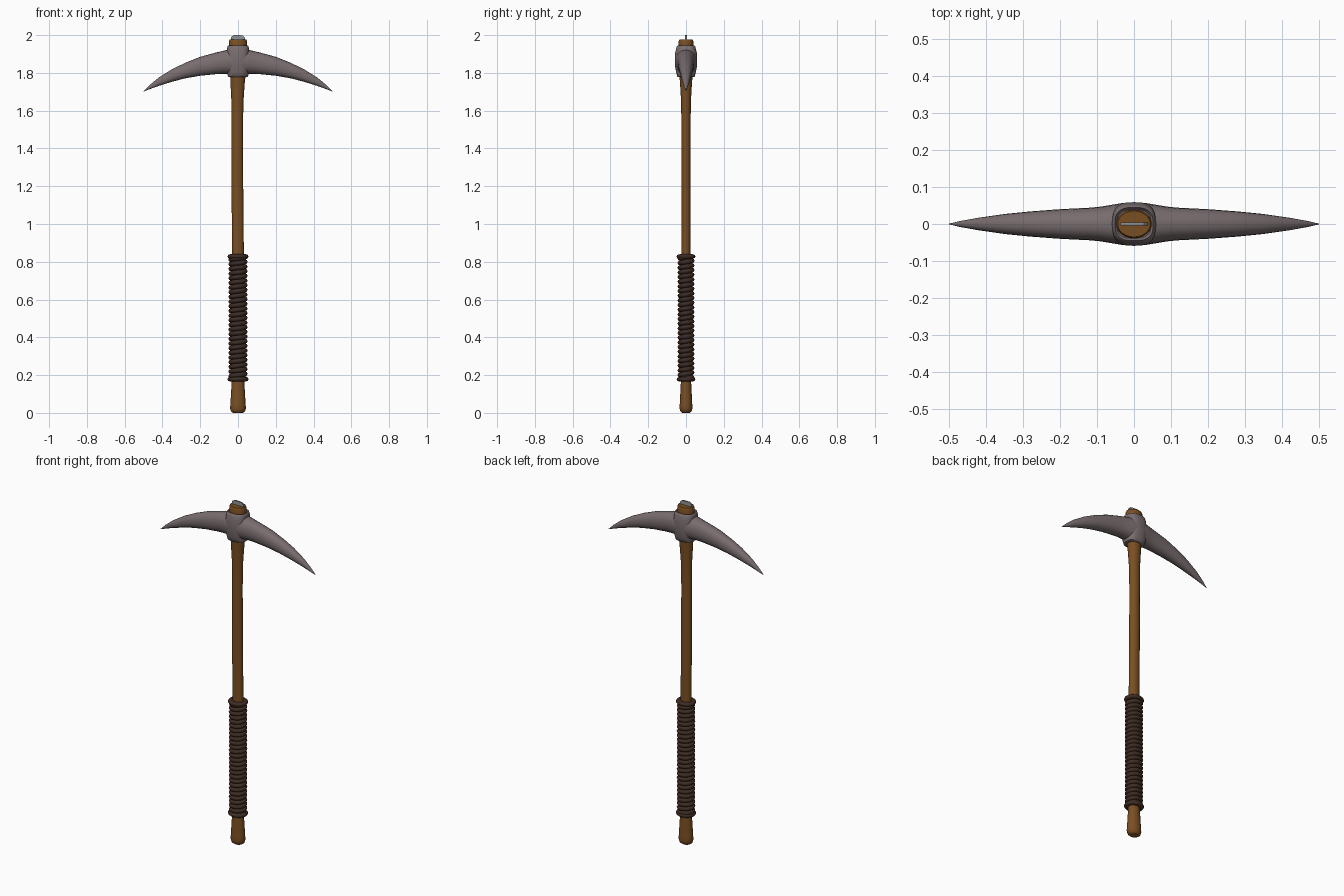
import bpy, bmesh, math
from mathutils import Vector

if "Cube" in bpy.data.objects:
    bpy.data.objects.remove(bpy.data.objects["Cube"])


def material(name, rgb):
    m = bpy.data.materials.new(name)
    m.diffuse_color = (*rgb, 1)
    m.use_nodes = True
    m.node_tree.nodes["Principled BSDF"].inputs["Base Color"].default_value = m.diffuse_color
    return m


WOOD = material("brown wood", (0.195, 0.078, 0.016))
LEATHER = material("dark leather", (0.048, 0.025, 0.017))
STEEL = material("dull steel", (0.19, 0.152, 0.155))
WEDGE = material("pale steel", (0.28, 0.29, 0.31))


def oval(a, b, n=24, power=2.0):
    """Superellipse outline; a higher power is boxier."""
    pts = []
    for i in range(n):
        t = 2 * math.pi * i / n
        c, s = math.cos(t), math.sin(t)
        pts.append((a * math.copysign(abs(c) ** (2 / power), c),
                    b * math.copysign(abs(s) ** (2 / power), s)))
    return pts


def loft(name, rings, mat, closed=False, angle=40):
    """Skin a list of equal-length point rings."""
    bm = bmesh.new()
    rows = [[bm.verts.new(p) for p in ring] for ring in rings]
    pairs = list(zip(rows, rows[1:]))
    if closed:
        pairs.append((rows[-1], rows[0]))
    for r, q in pairs:
        n = len(r)
        for i in range(n):
            bm.faces.new((r[i], r[(i + 1) % n], q[(i + 1) % n], q[i]))
    if not closed:
        bm.faces.new(rows[0])
        bm.faces.new(rows[-1])
    bmesh.ops.recalc_face_normals(bm, faces=bm.faces[:])
    me = bpy.data.meshes.new(name)
    bm.to_mesh(me)
    bm.free()
    ob = bpy.data.objects.new(name, me)
    bpy.context.collection.objects.link(ob)
    me.materials.append(mat)
    bpy.ops.object.select_all(action='DESELECT')
    ob.select_set(True)
    bpy.context.view_layer.objects.active = ob
    bpy.ops.object.shade_smooth_by_angle(angle=math.radians(angle))
    return ob


def stack(sections, power=2.0, n=24):
    """Horizontal rings from (z, centre x, half width, half depth)."""
    return [[(cx + x, y, z) for x, y in oval(a, b, n, power)]
            for z, cx, a, b in sections]


# Wooden handle: flared pommel, slim slightly bowed shaft, swollen eye
loft("handle", stack([
    (0.0, 0, 0.026, 0.021), (0.008, 0, 0.037, 0.030), (0.025, 0, 0.042, 0.034),
    (0.05, 0, 0.040, 0.033), (0.17, 0, 0.033, 0.027), (0.50, 0, 0.032, 0.025),
    (0.85, 0, 0.031, 0.024), (1.15, -0.003, 0.031, 0.024),
    (1.50, -0.004, 0.030, 0.024), (1.65, -0.003, 0.032, 0.026),
    (1.75, -0.002, 0.038, 0.032), (1.80, 0, 0.042, 0.036),
    (1.93, 0, 0.046, 0.038), (1.968, 0, 0.048, 0.039),
    (1.976, 0, 0.044, 0.035)]), WOOD)

# Wound leather grip: one helical cord
turns, steps, z0, z1 = 26, 24, 0.182, 0.824
cord = []
for k in range(turns * steps + 1):
    t = 2 * math.pi * k / steps
    z = z0 + (z1 - z0) * k / (turns * steps)
    cord.append([((0.036 + u) * math.cos(t), (0.030 + u) * math.sin(t), z + v)
                 for u, v in oval(0.015, 0.0128, 8)])
loft("grip_cord", cord, LEATHER, angle=60)

# Thicker bands finishing both ends of the grip
for label, zc in (("lower", 0.178), ("upper", 0.828)):
    band = []
    for k in range(24):
        t = 2 * math.pi * k / 24
        band.append([((0.041 + u) * math.cos(t), (0.035 + u) * math.sin(t), zc + v)
                     for u, v in oval(0.015, 0.012, 8)])
    loft(label + "_grip_band", band, LEATHER, closed=True, angle=60)

# Curved double-pointed head: (x, bottom, top, half depth), mirrored in x
half = [(0.0, 1.792, 1.928, 0.058), (0.03, 1.793, 1.926, 0.057),
        (0.06, 1.795, 1.921, 0.052), (0.09, 1.795, 1.914, 0.047),
        (0.12, 1.793, 1.907, 0.044), (0.20, 1.785, 1.885, 0.040),
        (0.28, 1.771, 1.853, 0.034), (0.35, 1.753, 1.819, 0.027),
        (0.42, 1.731, 1.775, 0.017), (0.47, 1.713, 1.734, 0.008),
        (0.50, 1.701, 1.704, 0.001)]
sections = [(-x, lo, hi, d) for x, lo, hi, d in half[:0:-1]] + half
loft("pick_head", [[(x, y, (lo + hi) / 2 + h)
                    for y, h in oval(d, (hi - lo) / 2, 20, 2.2)]
                   for x, lo, hi, d in sections], STEEL)

# Socket around the handle, with a recessed rim at the top
loft("socket", stack([
    (1.777, 0, 0.043, 0.041), (1.780, 0, 0.053, 0.046), (1.80, 0, 0.057, 0.051),
    (1.84, 0, 0.059, 0.059), (1.90, 0, 0.060, 0.059), (1.925, 0, 0.059, 0.053),
    (1.940, 0, 0.056, 0.049), (1.944, 0, 0.052, 0.045),
    (1.935, 0, 0.046, 0.039)], 2.8, 28), STEEL, angle=50)

# Thin metal wedge driven into the handle top, with clipped corners
outline = [(-0.037, 1.95), (0.037, 1.95), (0.037, 1.987), (0.027, 1.997),
           (0.010, 2.0), (-0.022, 2.0), (-0.037, 1.990)]
loft("wedge", [[(x, y, z) for x, z in outline] for y in (-0.004, 0.004)],
     WEDGE, angle=20)
